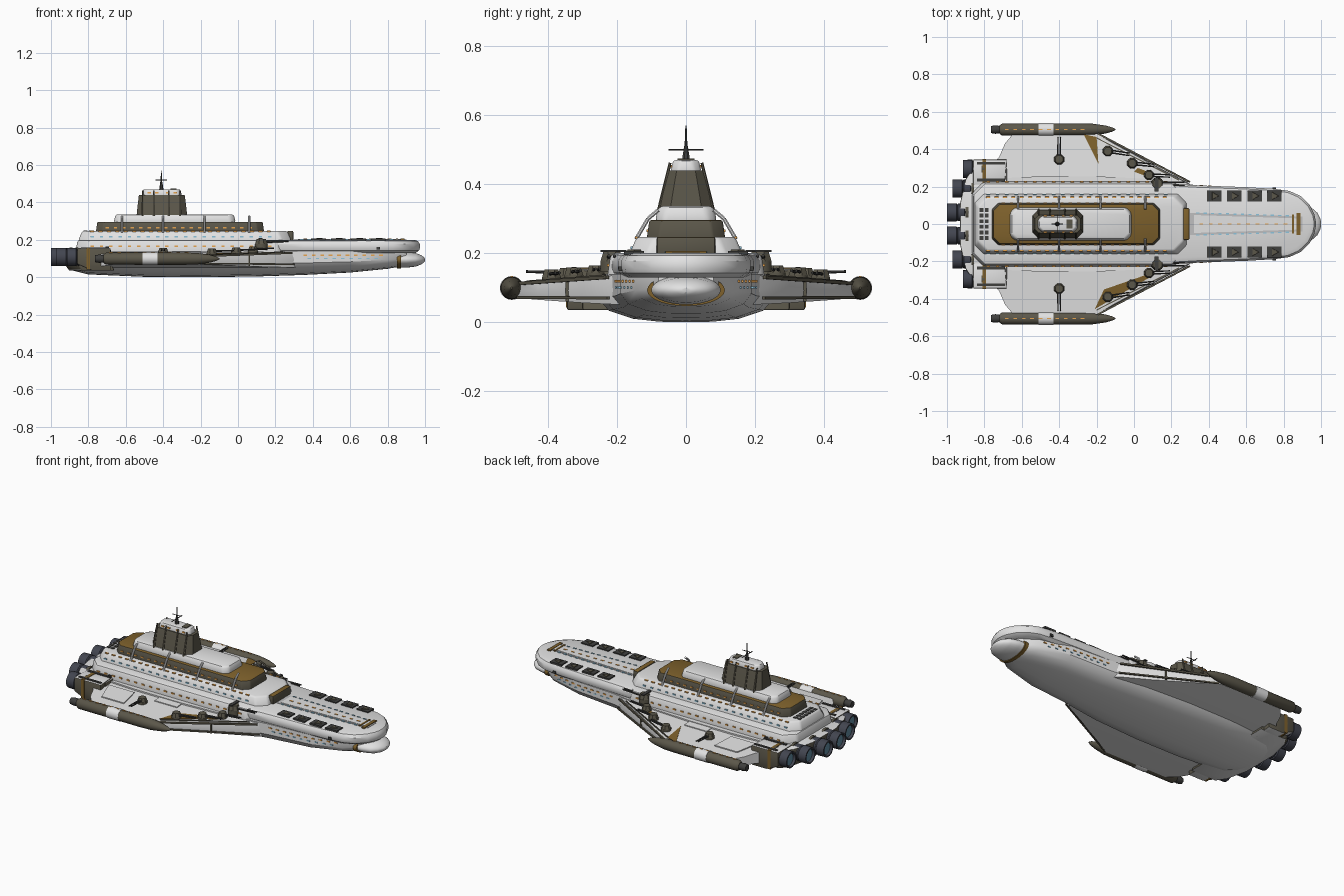
import bpy, bmesh, math
from mathutils import Vector

if "Cube" in bpy.data.objects:
    bpy.data.objects.remove(bpy.data.objects["Cube"])

def mat(name, r, g, b):
    m = bpy.data.materials.new(name)
    m.diffuse_color = (r, g, b, 1)
    m.use_nodes = True
    m.node_tree.nodes["Principled BSDF"].inputs["Base Color"].default_value = m.diffuse_color
    return m

WHITE = mat("hull_white", .76, .76, .76)
GREY = mat("panel_grey", .52, .52, .53)
OLIVE = mat("olive_armour", .105, .095, .068)
BROWN = mat("bronze_brown", .21, .12, .025)
GUN = mat("gunmetal", .05, .05, .048)
ENGINE = mat("engine_blue_grey", .055, .06, .08)
GLOW = mat("engine_glow", .12, .26, .36)
ORANGE = mat("orange_lights", .9, .42, .09)
CYAN = mat("cyan_lights", .27, .55, .72)

def finish(name, bm, mats, mirror=False, bevel=0, rule=None):
    """Turn a bmesh into an object, bevelled, optionally mirrored across the centreline."""
    bmesh.ops.recalc_face_normals(bm, faces=bm.faces)
    if bevel:
        edges = [e for e in bm.edges if len(e.link_faces) == 2 and e.calc_face_angle(0) > .6]
        bmesh.ops.bevel(bm, geom=edges, offset=bevel, segments=2, profile=.5, affect='EDGES')
    mats = mats if isinstance(mats, tuple) else (mats,)
    bm.normal_update()
    if rule:
        for f in bm.faces:
            f.material_index = rule(f)
    me = bpy.data.meshes.new(name)
    bm.to_mesh(me)
    bm.free()
    ob = bpy.data.objects.new(name, me)
    bpy.context.collection.objects.link(ob)
    for m in mats:
        me.materials.append(m)
    bpy.ops.object.select_all(action='DESELECT')
    bpy.context.view_layer.objects.active = ob
    ob.select_set(True)
    bpy.ops.object.shade_smooth_by_angle(angle=math.radians(35))
    if mirror:
        md = ob.modifiers.new("mirror", 'MIRROR')
        md.use_axis = (False, True, False)
        md.use_mirror_merge = False
    return ob

def add_loft(bm, rings):
    vs = [[bm.verts.new(p) for p in r] for r in rings]
    n = len(vs[0])
    for a, b in zip(vs, vs[1:]):
        for i in range(n):
            bm.faces.new((a[i], a[(i + 1) % n], b[(i + 1) % n], b[i]))
    bm.faces.new(vs[0])
    bm.faces.new(vs[-1])

def loft(name, rings, mats, **kw):
    bm = bmesh.new()
    add_loft(bm, rings)
    return finish(name, bm, mats, **kw)

def boxes(name, m, items, **kw):
    """Many boxes (centre, size) in one mesh."""
    bm = bmesh.new()
    for x, y, z, a, b, c in items:
        add_loft(bm, [[(x + i * a / 2, y + j * b / 2, z + k * c / 2)
                       for i, j in ((-1, -1), (1, -1), (1, 1), (-1, 1))] for k in (-1, 1)])
    return finish(name, bm, m, **kw)

def rods(name, m, items, n=8, **kw):
    """Tapered rods (start, end, start radius, end radius)."""
    bm = bmesh.new()
    for p, q, r0, r1 in items:
        p, q = Vector(p), Vector(q)
        rot = (q - p).to_track_quat('Z', 'Y')
        circ = [rot @ Vector((math.cos(t), math.sin(t), 0)) for t in (math.tau * (i + .5) / n for i in range(n))]
        add_loft(bm, [[p + c * r0 for c in circ], [q + c * r1 for c in circ]])
    return finish(name, bm, m, **kw)

def lathe(name, y, z, prof, m, n=20, wide=1, **kw):
    """Revolve an (x, radius) profile around a fore-aft axis."""
    ang = [math.tau * i / n for i in range(n)]
    return loft(name, [[(x, y + r * wide * math.cos(t), z + r * math.sin(t)) for t in ang] for x, r in prof], m, **kw)

def tier_ring(x0, x1, hw, z, c):
    return [(x0 + c, -hw, z), (x1 - c, -hw, z), (x1, -hw + c, z), (x1, hw - c, z),
            (x1 - c, hw, z), (x0 + c, hw, z), (x0, hw - c, z), (x0, -hw + c, z)]

def tier(name, x0, x1, hw, z0, z1, c, inset, m, bevel=.008, **kw):
    return loft(name, [tier_ring(x0, x1, hw, z0, c),
                       tier_ring(x0 + inset, x1 - inset, hw - inset, z1, c)], m, bevel=bevel, **kw)

def plate(name, pts, m, h=.004, **kw):
    return loft(name, [[(x, y, z - .004) for x, y, z in pts], [(x, y, z + h) for x, y, z in pts]], m, **kw)

def level(f):
    return int(abs(f.normal.z) > .7)

# lower hull
def hull_ring(x, hw, zb):
    half = [(1, 1), (1, .5), (.88, .24), (.6, .07), (.3, .01), (0, 0)]
    pts = half + [(-f, t) for f, t in half[-2::-1]]
    return [(x, f * hw, zb + (.14 - zb) * t) for f, t in pts]

loft("lower_hull", [hull_ring(*s) for s in (
    (-.9, .2, .04), (-.8, .24, .015), (-.5, .255, .002), (-.2, .255, 0), (.1, .24, .004), (.35, .205, .012),
    (.6, .19, .025), (.8, .145, .045), (.86, .1, .056), (.9, .08, .065))], WHITE)

# nose cone and its collar
lathe("nose_cone", 0, .093, [(.8, .042), (.9, .042), (.95, .036), (.98, .025), (.995, .013), (1, .006)], WHITE, 28, 2.4)
lathe("nose_collar", 0, .093, [(.85, .046), (.872, .046)], BROWN, 28, 2.45)

# foredeck with rounded bow
PLAN = [(.2, .215), (.35, .206), (.6, .197), (.75, .188), (.83, .177), (.89, .15), (.94, .1), (.965, .05), (.972, .015)]
def deck_ring(z, ins):
    k = 1 - ins / .2
    half = [(.2 + (x - .2) * (1 - ins / .77), w * k, z) for x, w in PLAN]
    return half + [(x, -y, z) for x, y, _ in half[::-1]]
loft("foredeck", [deck_ring(*s) for s in ((.13, .022), (.143, .004), (.155, 0), (.178, 0), (.193, .01), (.2, .03))], WHITE)
plate("foredeck_centre_panel", [(.3, -.06, .2), (.9, -.04, .2), (.9, .04, .2), (.3, .06, .2)], GREY, .002)
plate("foredeck_inner_panel", [(.32, -.048, .202), (.88, -.03, .202), (.88, .03, .202), (.32, .048, .202)], WHITE, .002)
boxes("foredeck_bulkhead", (OLIVE, BROWN), [(.28, 0, .22, .032, .17, .055)], bevel=.006, rule=level)
boxes("bow_stripe", BROWN, [(.88, 0, .203, .02, .12, .006), (.85, 0, .204, .01, .1, .005)])
HATCH = (.43, .535, .645, .75)
boxes("deck_hatches", GUN, [(x, .15, .2, .078, .058, .012) for x in HATCH], mirror=True)
rods("deck_hatch_covers", OLIVE, [((x, .15, .203), (x, .15, .21), .026, .022) for x in HATCH], 3, mirror=True)

# wings
def wz(y):
    return .136 - .08 * (abs(y) - .2)
def wing_plate(name, pts, m, h, **kw):
    plate(name, [(x, y, wz(y)) for x, y in pts], m, h, **kw)
loft("wing", [[(x0, y, zl), (x1, y, zl), (x1 + .012, y, (zl + wz(y)) / 2), (x1, y, wz(y)), (x0, y, wz(y))]
              for y, x0, x1, zl in ((.12, -.88, .38, .05), (.22, -.86, .28, .052), (.3, -.77, .125, .056), (.36, -.72, .02, .06),
                                    (.43, -.69, -.11, .065), (.49, -.64, -.21, .07))], WHITE, mirror=True)
wing_plate("wing_panel", ((-.67, .28), (-.5, .28), (-.48, .41), (-.63, .41)), WHITE, .006, mirror=True)
wing_plate("wing_root_panel", ((-.35, .235), (-.2, .235), (-.2, .3), (-.35, .3)), WHITE, .005, mirror=True)
wing_plate("left_gun_deck", ((-.27, .48), (-.2, .465), (-.19, .32)), BROWN, .003)
wing_plate("left_gun_deck_inner", ((0, .28), (.08, .25), (.085, .275), (.02, .3)), BROWN, .003)
wing_plate("right_gun_deck", ((-.21, -.455), (.085, -.285), (.085, -.265), (-.16, -.35)), BROWN, .003)
rods("leading_edge_frame", OLIVE, [((.29, .228, .13), (-.2, .487, .112), .007, .007),
                                   ((.3, .225, .07), (-.2, .487, .072), .006, .006),
                                   ((.06, .345, .122), (.06, .345, .06), .006, .006),
                                   ((.24, .235, .135), (-.2, .46, .118), .004, .004)], 4, mirror=True)

# wing tip pods
lathe("pod", .505, .099, [(-.72, .022), (-.705, .032), (-.3, .033), (-.22, .031), (-.15, .021), (-.115, .011), (-.1, .003)], OLIVE, mirror=True)
lathe("pod_band", .505, .099, [(-.51, .0345), (-.43, .0345)], WHITE, mirror=True)
lathe("pod_nozzle", .505, .099, [(-.765, .019), (-.74, .023), (-.71, .018)], GUN, 14, mirror=True)

# stern housing and side engine blocks
stern = [(-.68, .3), (-.86, .3), (-.9, .24), (-.93, .11)]
stern = stern + [(x, -y) for x, y in stern[::-1]]
loft("stern_housing", [[(x * (.97 if z < .05 else 1), y, z) for x, y in stern] for z in (.035, .075, .15)],
     (OLIVE, WHITE), bevel=.006, rule=level)
loft("engine_block", [[(x0, .21, z), (-.69, .21, z), (-.68, .345, z), (x0, .345, z)]
                      for x0, z in ((-.78, .035), (-.86, .07), (-.86, .155))], (OLIVE, WHITE), mirror=True, bevel=.006, rule=level)
boxes("engine_block_bands", BROWN, [(-.8, .278, .1, .02, .14, .116)], mirror=True)
boxes("engine_block_slots", GUN, [(-.765, y, .157, .15, .014, .006) for y in (.235, .325)], mirror=True)

# engines
for i, (y, x) in enumerate(((.062, -1), (.19, -.97), (.295, -.915))):
    lathe(f"engine_nozzle_{i}", y, .108, [(x + .15, .036), (x + .1, .04), (x + .095, .047), (x + .06, .047), (x + .055, .043),
          (x + .05, .049), (x, .048), (x, .04), (x + .03, .034)], ENGINE, 20, mirror=True)
    lathe(f"engine_glow_{i}", y, .108, [(x + .028, .036), (x + .014, .036)], GLOW, 20, mirror=True)
    lathe(f"engine_collar_{i}", y, .108, [(x + .115, .051), (x + .1, .051)], OLIVE, 20, mirror=True)

# superstructure tiers
tier("main_deck", -.87, .275, .23, .12, .2, .06, .012, WHITE, .014)
tier("second_deck", -.855, .285, .165, .195, .247, .05, .022, WHITE, .01)
tier("third_deck", -.76, .14, .114, .24, .296, .035, .008, (OLIVE, BROWN), .006, rule=level)
tier("fourth_deck", -.665, -.012, .09, .29, .336, .025, .01, WHITE, .012)
boxes("stern_vents", GUN, [(x, y, .247, .02, .02, .006) for x in (-.815, -.787) for y in (-.075, -.045, -.015, .015, .045, .075)])
rods("deck_struts", WHITE, [(a, b, .006, .006) for x in (-.62, -.4, -.18, .06)
     for a, b in (((x, .145, .24), (x, .11, .3)), ((x, .11, .3), (x, .08, .325)))], mirror=True)

# command tower
loft("command_tower", [tier_ring(-.542, -.272, .075, .33, .03), tier_ring(-.538, -.276, .067, .37, .028),
                       tier_ring(-.53, -.285, .049, .44, .022)], OLIVE)
tier("tower_cap", -.515, -.3, .045, .435, .47, .02, .008, WHITE, .008)
rods("tower_ribs", OLIVE, [((x, .077, .325), (x, .046, .462), .007, .004) for x in (-.51, -.45, -.37, -.31)], 6, mirror=True)
boxes("tower_roof_gear", OLIVE, [(-.345, 0, .47, .03, .05, .008)])
rods("mast", GUN, [((-.41, 0, .46), (-.41, 0, .51), .014, .006), ((-.41, 0, .5), (-.41, 0, .57), .005, .002),
                   ((-.41, -.05, .5), (-.41, .05, .5), .0025, .0025), ((-.44, 0, .52), (-.38, 0, .52), .002, .002)])
boxes("tower_windows", ORANGE, [(-.405 + dx, .044, .452, .018, .006, .007) for dx in (-.07, -.03, .03, .07)], mirror=True)

# gun turrets
def turret(name, x, y, z, s, ang):
    d = Vector((math.cos(ang), math.sin(ang), 0))
    side = Vector((-d.y, d.x, 0))
    c = Vector((x, y, z))
    up = Vector((0, 0, 1))
    rods(name + "_base", OLIVE, [(c - up * .02, c + up * .012 * s, .03 * s, .03 * s)], 12, mirror=True)
    rods(name + "_house", OLIVE, [(c + up * .01 * s, c + up * .034 * s, .031 * s, .023 * s)], 8, mirror=True)
    rods(name + "_barrels", GUN, [(c + side * k * s + up * .02 * s, c + side * k * s + d * .125 * s + up * .024 * s, .0055 * s, .004 * s)
                                  for k in (-.007, .007)], 6, mirror=True)

turret("outer_turret", -.14, .39, .12, .95, -.15)
turret("middle_turret", -.01, .325, .126, .95, -.1)
turret("inner_turret", .08, .262, .133, .9, -.05)
turret("main_turret", .125, .215, .165, 1.15, 0)
turret("wing_turret", -.4, .345, .124, .95, math.pi / 2)
boxes("main_turret_sight", GUN, [(.12, .21, .206, .02, .075, .006)], mirror=True)
boxes("bow_sensor", GUN, [(.75, .188, .155, .02, .014, .014), (-.7, .222, .155, .018, .02, .02)], mirror=True)

# rows of lights
def row(x0, x1, step):
    return [x0 + i * step for i in range(int((x1 - x0) / step) + 1)]
def hull_side(x):
    return .205 - .015 * (x - .35) / .25 if x < .6 else .19 - .045 * (x - .6) / .2
boxes("orange_windows", ORANGE,
      [(x, .226, .165, .018, .006, .007) for x in row(-.78, .2, .05)]
      + [(x, .144, .2455, .02, .008, .006) for x in row(-.78, .2, .045)]
      + [(x, .111, .265, .018, .006, .007) for x in row(-.7, .08, .045)]
      + [(x, hull_side(x), .118, .02, .006, .007) for x in row(.36, .78, .045)]
      + [(x, .505, .132, .02, .006, .004) for x in row(-.68, -.25, .045)], mirror=True)
boxes("cyan_windows", CYAN,
      [(x, .158, .216, .018, .006, .007) for x in row(-.78, .2, .05)]
      + [(x, hull_side(x), .1, .018, .006, .006) for x in row(.38, .78, .045)]
      + [(x, .06 - .03 * (x - .3), .202, .018, .007, .005) for x in row(.34, .84, .04)], mirror=True)
boxes("foredeck_centre_lights", ORANGE, [(x, 0, .204, .02, .008, .005) for x in row(.36, .82, .05)])
